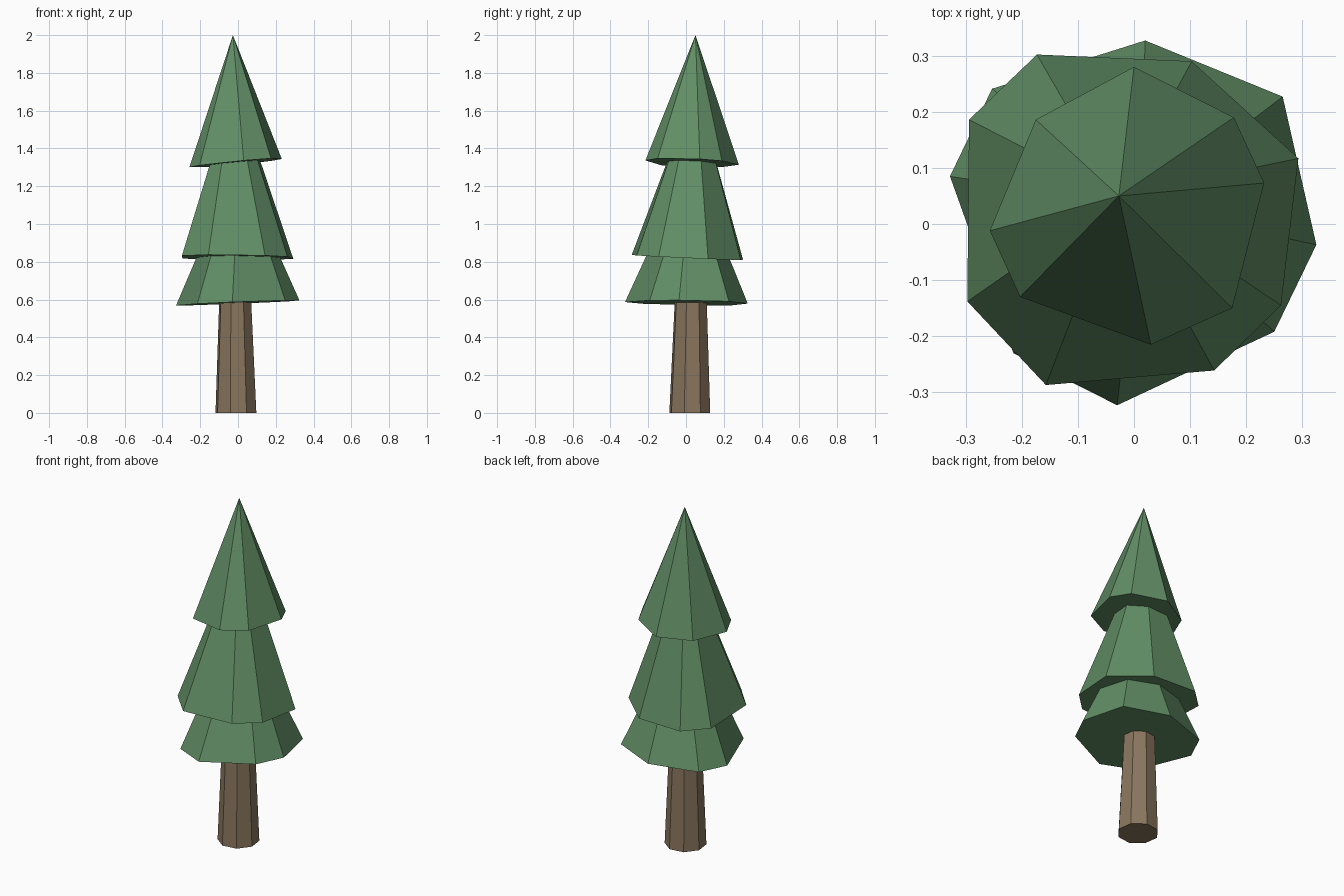
import bpy, bmesh
from math import cos, sin, radians

if "Cube" in bpy.data.objects:
    bpy.data.objects.remove(bpy.data.objects["Cube"])


def material(name, rgb):
    m = bpy.data.materials.new(name)
    m.diffuse_color = (*rgb, 1)
    m.use_nodes = True
    m.node_tree.nodes["Principled BSDF"].inputs["Base Color"].default_value = m.diffuse_color
    return m


green = material("needles", (0.12, 0.27, 0.13))
brown = material("bark", (0.25, 0.18, 0.11))


def plane(h, sx, sy):
    """Tilted plane: height as a function of x and y."""
    return lambda x, y: h + sx * x + sy * y


def ring(points, tilt):
    return [(x, y, tilt(x, y)) for x, y in points]


def shrink(points, scale, centre):
    return [(centre[0] + x * scale, centre[1] + y * scale) for x, y in points]


def solid(name, lower, upper, mat):
    """Closed flat-faced loft; a one-point upper ring makes a cone."""
    bm = bmesh.new()
    lo = [bm.verts.new(p) for p in lower]
    up = [bm.verts.new(p) for p in upper]
    n = len(lo)
    bm.faces.new(lo)
    for i in range(n):
        j = (i + 1) % n
        if len(up) == 1:
            bm.faces.new((lo[i], lo[j], up[0]))
        else:
            bm.faces.new((lo[i], lo[j], up[j], up[i]))
    if len(up) > 1:
        bm.faces.new(up)
    bmesh.ops.recalc_face_normals(bm, faces=bm.faces)
    me = bpy.data.meshes.new(name)
    bm.to_mesh(me)
    bm.free()
    me.materials.append(mat)
    ob = bpy.data.objects.new(name, me)
    bpy.context.collection.objects.link(ob)


# Irregular eight-sided rims of the foliage tiers, and their tilts
low = [(0.02, 0.327), (0.265, 0.227), (0.325, -0.037), (0.25, -0.192),
       (-0.03, -0.323), (-0.215, -0.23), (-0.328, 0.085), (-0.253, 0.241)]
mid = [(-0.173, 0.302), (0.103, 0.29), (0.293, 0.117), (0.262, -0.145),
       (0.143, -0.261), (-0.157, -0.287), (-0.297, -0.138), (-0.294, 0.186)]
top = [(0, 0.28), (0.178, 0.19), (0.232, 0.073), (0.175, -0.15),
       (0.03, -0.215), (-0.203, -0.13), (-0.257, -0.012), (-0.175, 0.186)]
low_tilt = plane(0.583, 0.04, -0.015)
mid_tilt = plane(0.823, -0.01, -0.045)
top_tilt = plane(1.325, 0.095, -0.04)

# Foliage: two truncated tiers and a pointed top
solid("lower_foliage", ring(low, low_tilt),
      ring(shrink(low, 0.68, (0.003, 0.01)), mid_tilt), green)
solid("middle_foliage", ring(mid, mid_tilt),
      ring(shrink(mid, 0.455, (-0.015, 0.027)), top_tilt), green)
solid("upper_foliage", ring(top, top_tilt), [(-0.027, 0.05, 2.0)], green)

# Tapered octagonal trunk
octagon = [(cos(radians(30 + 45 * i)), sin(radians(30 + 45 * i))) for i in range(8)]
solid("trunk", ring(shrink(octagon, 0.112, (-0.011, 0.02)), plane(0, 0, 0)),
      ring(shrink(octagon, 0.088, (-0.015, 0.025)), low_tilt), brown)
